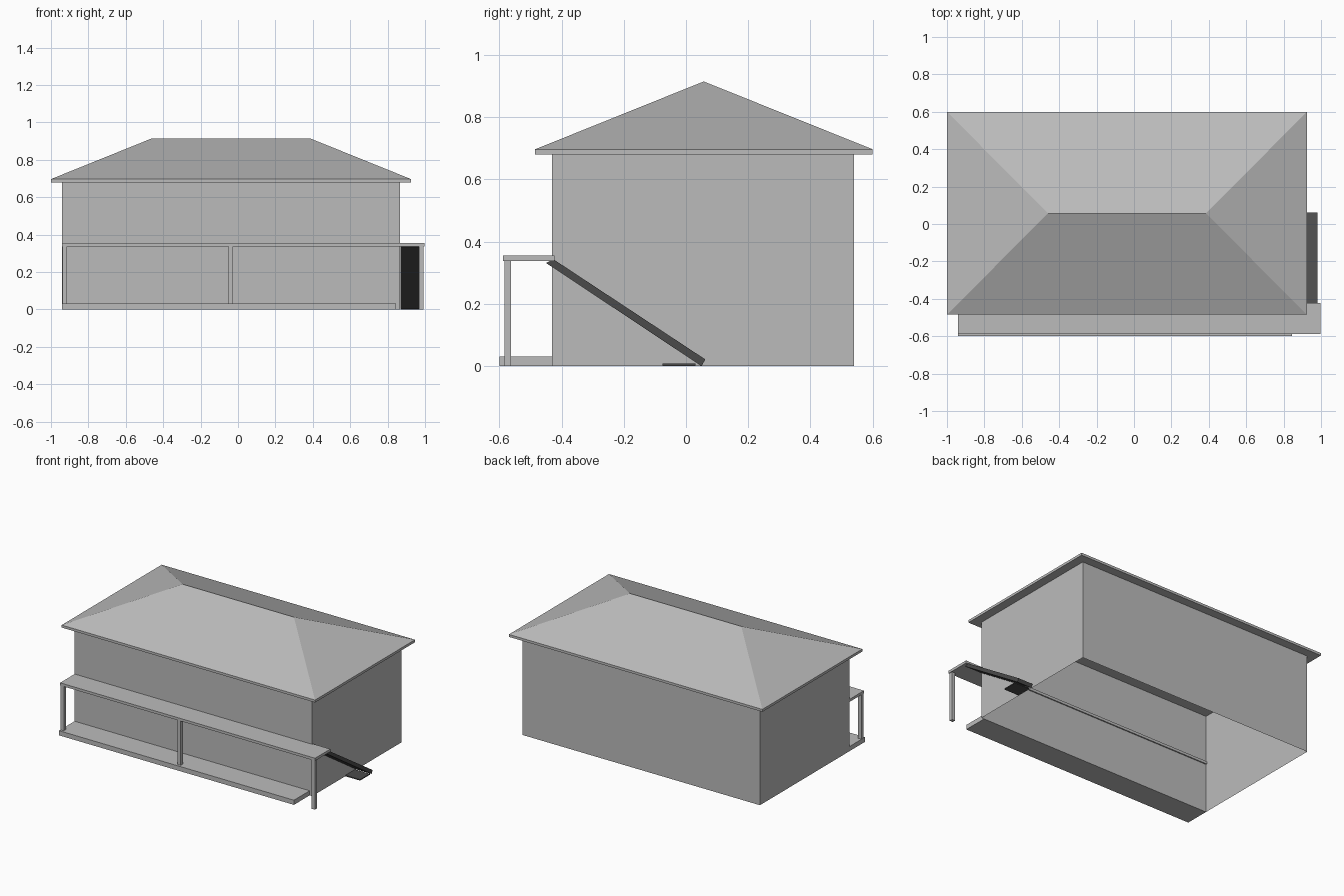
import bpy
import bmesh
from mathutils import Vector

cube = bpy.data.objects.get("Cube")
if cube:
    bpy.data.objects.remove(cube, do_unlink=True)


def material(name, value):
    mat = bpy.data.materials.new(name)
    mat.use_nodes = True
    colour = (value, value, value, 1)
    mat.diffuse_color = colour
    mat.node_tree.nodes["Principled BSDF"].inputs["Base Color"].default_value = colour
    return mat


grey = material("plain grey", 0.5)
dark = material("dark grey", 0.07)


def finish(name, bm, mat):
    bmesh.ops.recalc_face_normals(bm, faces=bm.faces)
    mesh = bpy.data.meshes.new(name)
    bm.to_mesh(mesh)
    bm.free()
    mesh.materials.append(mat)
    obj = bpy.data.objects.new(name, mesh)
    bpy.context.collection.objects.link(obj)
    return obj


def box_mesh(x, y, z):
    """Box between the given (low, high) limits on each axis."""
    bm = bmesh.new()
    bmesh.ops.create_cube(bm, size=1)
    for v in bm.verts:
        v.co = Vector([lim[int(c > 0)] for lim, c in zip((x, y, z), v.co)])
    return bm


def box(name, x, y, z, mat=grey):
    return finish(name, box_mesh(x, y, z), mat)


# House walls: a thin shell, open underneath and closed by the roof above
bm = box_mesh((-0.94, 0.865), (-0.43, 0.54), (0, 0.68))
bmesh.ops.recalc_face_normals(bm, faces=bm.faces)
caps = [f for f in bm.faces if abs(f.normal.z) > 0.5]
bmesh.ops.delete(bm, geom=caps, context="FACES_ONLY")
finish("house_walls", bm, grey)

# Hipped roof: eave slab whose top is extruded up and squeezed into a ridge
bm = box_mesh((-1, 0.925), (-0.485, 0.60), (0.68, 0.697))
bmesh.ops.recalc_face_normals(bm, faces=bm.faces)
top = max(bm.faces, key=lambda f: f.calc_center_median().z)
raised = bmesh.ops.extrude_face_region(bm, geom=[top])["geom"]
bmesh.ops.delete(bm, geom=[top], context="FACES_ONLY")
for v in raised:
    if isinstance(v, bmesh.types.BMVert):
        v.co = (0.385 if v.co.x > 0 else -0.46, 0.057, 0.915)
bmesh.ops.remove_doubles(bm, verts=bm.verts, dist=0.001)
finish("hipped_roof", bm, grey)

# Front deck, balcony slab and the posts between them
box("front_deck", (-0.94, 0.845), (-0.60, -0.43), (0, 0.032))
box("balcony_slab", (-0.94, 0.997), (-0.588, -0.422), (0.338, 0.356))
for name, x in (("left", 0.968), ("middle", -0.05), ("right", -0.938)):
    box(name + "_post", (x, x + 0.024), (-0.584, -0.562), (0, 0.338))

# Side stair: sloping flight from the balcony down to a foot plate
bm = bmesh.new()
outline = [(-0.45, 0.332), (-0.425, 0.343), (0.062, 0.022), (0.05, 0.0)]
side = bm.faces.new([bm.verts.new((0.868, y, z)) for y, z in outline])
extruded = bmesh.ops.extrude_face_region(bm, geom=[side])["geom"]
bmesh.ops.translate(bm, vec=(0.112, 0, 0),
                    verts=[v for v in extruded if isinstance(v, bmesh.types.BMVert)])
finish("side_stair", bm, dark)
box("stair_foot", (0.868, 0.98), (-0.075, 0.03), (0.002, 0.009), dark)
